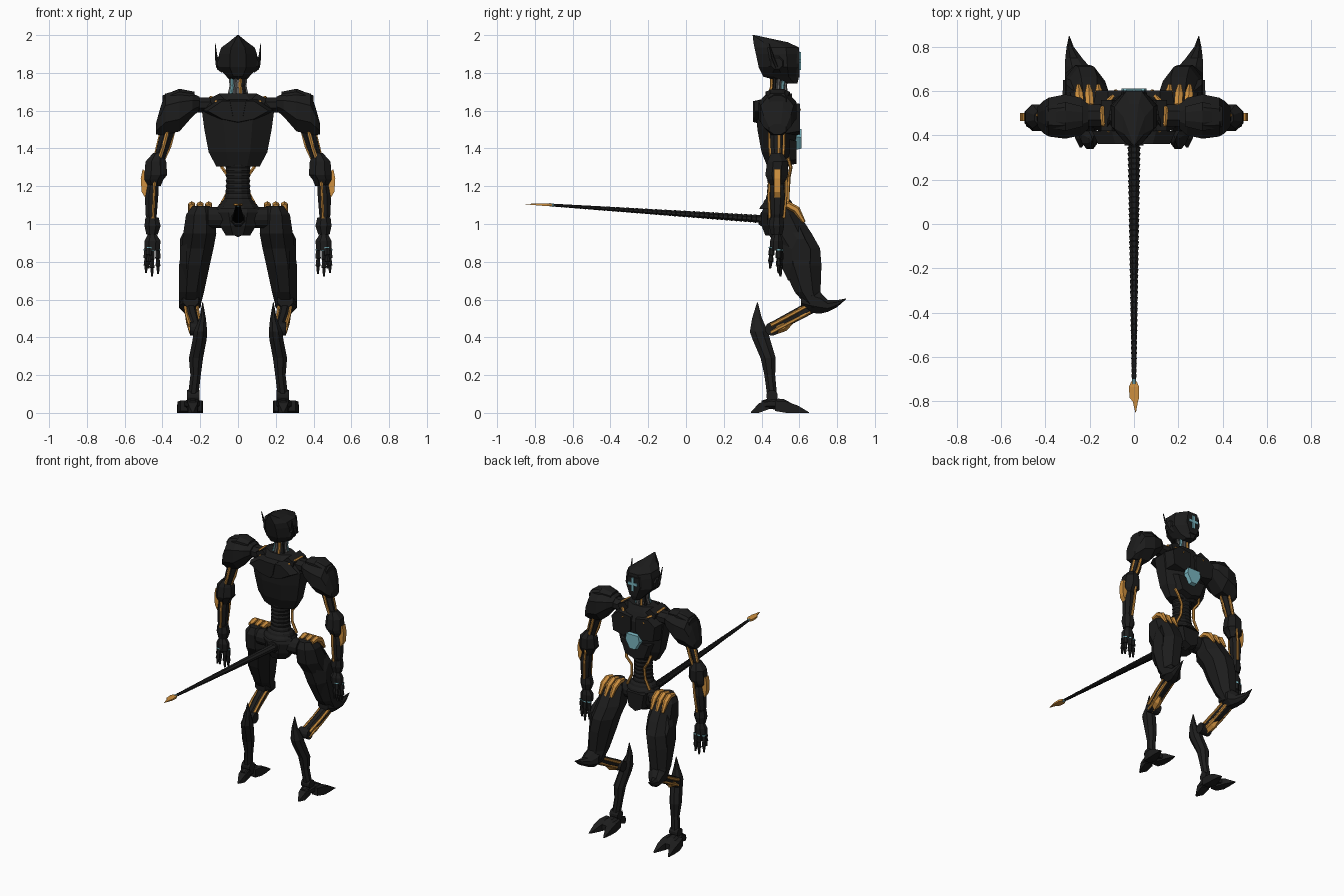
import bpy, bmesh, math
from mathutils import Vector


def material(name, rgb):
    m = bpy.data.materials.new(name)
    m.diffuse_color = (*rgb, 1)
    return m


DARK = material("dark_armour", (0.012, 0.012, 0.012))
GOLD = material("gold", (0.62, 0.28, 0.05))
CYAN = material("cyan_glow", (0.19, 0.46, 0.52))
GREY = material("cable_grey", (0.12, 0.12, 0.12))


def rings_to_mesh(name, rings, mat, mirror):
    bm = bmesh.new()
    rows = [[bm.verts.new(p) for p in r] for r in rings]
    n = len(rows[0])
    for r, s in zip(rows, rows[1:]):
        for i in range(n):
            bm.faces.new((r[i], r[(i + 1) % n], s[(i + 1) % n], s[i]))
    bm.faces.new(rows[0])
    bm.faces.new(rows[-1])
    bmesh.ops.recalc_face_normals(bm, faces=bm.faces)
    me = bpy.data.meshes.new(name)
    bm.to_mesh(me)
    bm.free()
    me.materials.append(mat)
    ob = bpy.data.objects.new(name, me)
    bpy.context.collection.objects.link(ob)
    if mirror:
        ob.modifiers.new("mirror", "MIRROR")
    return ob


def polygon(n):
    k = 1 / math.cos(math.pi / n)
    return [(k * math.cos((i + .5) * math.tau / n), k * math.sin((i + .5) * math.tau / n)) for i in range(n)]


def loft(name, axis, spans, mat=DARK, n=8, mirror=False):
    """Sections (position along axis, min, max, min, max of the other two axes)."""
    rings = []
    for t, a0, a1, b0, b1 in spans:
        ring = []
        for c, s in polygon(n):
            a, b = (a0 + a1) / 2 + c * (a1 - a0) / 2, (b0 + b1) / 2 + s * (b1 - b0) / 2
            ring.append({"X": (t, a, b), "Y": (a, t, b), "Z": (a, b, t)}[axis])
        rings.append(ring)
    return rings_to_mesh(name, rings, mat, mirror)


def tube(name, pts, radii, mat=DARK, n=6, mirror=False, flat=1.0):
    """Tube along a path; radii is one number or one per point."""
    pts = [Vector(p) for p in pts]
    if not isinstance(radii, (list, tuple)):
        radii = [radii] * len(pts)
    rings = []
    for i, p in enumerate(pts):
        t = (pts[min(i + 1, len(pts) - 1)] - pts[max(i - 1, 0)]).normalized()
        ref = Vector((0, 1, 0)) if abs(t.x) > .8 else Vector((1, 0, 0))
        a = (ref - t * ref.dot(t)).normalized()
        b = t.cross(a)
        rings.append([p + radii[i] * (c * a + flat * s * b) for c, s in polygon(n)])
    return rings_to_mesh(name, rings, mat, mirror)


def plate(name, profile, y0, y1, mat=DARK, mirror=False, shrink=.85):
    """XZ outline extruded from y0 to y1, its y1 face shrunk for a bevelled look."""
    cx = sum(p[0] for p in profile) / len(profile)
    cz = sum(p[1] for p in profile) / len(profile)
    back = [(x, y0, z) for x, z in profile]
    front = [(cx + (x - cx) * shrink, y1, cz + (z - cz) * shrink) for x, z in profile]
    return rings_to_mesh(name, [back, front], mat, mirror)


# Head: faceted helmet with swept-back crest, visor cross, ear pods and antennas
loft("helmet", "Z", [(1.745, -.03, .03, .53, .59), (1.78, -.06, .06, .41, .598), (1.83, -.105, .105, .385, .60),
     (1.90, -.10, .10, .37, .60), (1.935, -.088, .088, .362, .597), (1.962, -.05, .05, .357, .54),
     (2.0, -.004, .004, .353, .363)])
plate("visor", [(-.05, 1.92), (.05, 1.92), (.06, 1.85), (.03, 1.77), (-.03, 1.77), (-.06, 1.85)], .585, .602, shrink=.9)
loft("face_cross_upright", "Y", [(.598, -.009, .009, 1.815, 1.91), (.608, -.009, .009, 1.815, 1.91)], CYAN, 4)
loft("face_cross_bar", "Y", [(.598, -.036, .036, 1.856, 1.874), (.608, -.036, .036, 1.856, 1.874)], CYAN, 4)
loft("ear_pod", "X", [(.085, .43, .53, 1.80, 1.90), (.112, .45, .51, 1.82, 1.88)], mirror=True)
tube("antenna", [(.108, .48, 1.83), (.115, .46, 1.88), (.121, .44, 1.955)], [.008, .007, .002], mirror=True)

# Neck: core with a ring of cables
tube("neck_core", [(0, .485, 1.66), (0, .49, 1.80)], .03, GREY, 8)
for i in range(10):
    a = i * math.tau / 10
    x, y = math.cos(a), math.sin(a)
    tube("neck_cable", [(.05 * x, .485 + .05 * y, 1.67), (.037 * x, .49 + .037 * y, 1.73),
         (.043 * x, .495 + .043 * y, 1.80)], .008, (GREY, CYAN, GREY, GOLD, DARK)[i % 5])

# Torso: rib cage, breast and back plates, core crystal, gold trim
loft("chest", "Z", [(1.305, -.115, .115, .43, .54), (1.38, -.155, .155, .40, .57), (1.50, -.178, .178, .378, .59),
     (1.59, -.19, .19, .372, .595), (1.65, -.155, .155, .40, .57), (1.69, -.10, .10, .43, .55)])
plate("back_plate", [(-.19, 1.60), (-.10, 1.66), (.10, 1.66), (.19, 1.60), (.10, 1.55), (0, 1.53), (-.10, 1.55)], .42, .362)
plate("spine_plate", [(-.05, 1.66), (.05, 1.66), (.03, 1.56), (0, 1.53), (-.03, 1.56)], .40, .355)
plate("breast_plate", [(.008, 1.63), (.12, 1.65), (.185, 1.60), (.17, 1.48), (.07, 1.46), (.008, 1.52)], .53, .603, mirror=True)
plate("belly_plate", [(-.15, 1.46), (.15, 1.46), (.10, 1.33), (0, 1.30), (-.10, 1.33)], .50, .585, shrink=.75)
plate("core_crystal", [(-.055, 1.51), (.055, 1.51), (.065, 1.46), (.025, 1.39), (-.025, 1.39), (-.065, 1.46)], .57, .612, CYAN)
plate("collar", [(.04, 1.63), (.10, 1.69), (.15, 1.665), (.13, 1.60)], .42, .56, mirror=True, shrink=1)
tube("collar_trim", [(.075, .385, 1.60), (.10, .41, 1.635), (.14, .45, 1.668), (.145, .52, 1.668), (.10, .572, 1.635),
     (.08, .60, 1.60)], .009, GOLD, mirror=True)

# Ribbed waist and its gold cables
ribs = []
for i in range(19):
    z = 1.08 + i * .0135
    w = .06 + .75 * (z - 1.235) ** 2 + (.035 * max(0, (1.14 - z) / .06)) + (.005 if i % 2 else 0)
    ribs.append((z, -w, w, .485 - w * .85, .485 + w * .85))
loft("waist", "Z", ribs, n=12)
tube("waist_cable", [(.10, .54, 1.35), (.085, .555, 1.30), (.05, .545, 1.25), (.055, .54, 1.17), (.09, .54, 1.10)],
     .008, GOLD, mirror=True)

# Pelvis and hip joints
loft("pelvis", "Z", [(.94, -.065, .065, .42, .53), (.99, -.095, .095, .40, .56), (1.06, -.12, .12, .40, .56),
     (1.105, -.10, .10, .42, .55)])
plate("groin_guard", [(-.08, 1.08), (.08, 1.08), (.06, .96), (0, .93), (-.06, .96)], .52, .58)
loft("hip_joint", "X", [(.08, .43, .54, .98, 1.09), (.16, .43, .54, .98, 1.09)], n=12, mirror=True)

# Shoulder and arm
loft("shoulder_joint", "X", [(.13, .44, .54, 1.59, 1.67), (.25, .44, .54, 1.59, 1.67)], mirror=True)
loft("shoulder_pad", "X", [(.205, .43, .54, 1.60, 1.675), (.24, .40, .57, 1.57, 1.69), (.31, .385, .585, 1.49, 1.71),
     (.385, .395, .57, 1.475, 1.69), (.41, .41, .555, 1.47, 1.62), (.435, .44, .53, 1.475, 1.53)], mirror=True)
loft("shoulder_cap", "X", [(.23, .44, .53, 1.66, 1.70), (.31, .42, .55, 1.66, 1.716), (.40, .44, .53, 1.63, 1.68)], mirror=True)
tube("upper_arm", [(.35, .48, 1.55), (.385, .48, 1.45), (.43, .48, 1.30)], [.036, .034, .026], n=8, mirror=True)
for dx, dy in ((-.034, 0), (.032, .012), (0, -.036), (0, .038)):
    tube("arm_trim", [(.372 + dx, .48 + dy, 1.50), (.387 + dx, .48 + dy, 1.44), (.395 + dx, .48 + dy, 1.41),
         (.428 + dx * .6, .48 + dy * .7, 1.31)], .008, GOLD, mirror=True)
loft("elbow_guard", "Z", [(1.375, .40, .45, .45, .51), (1.33, .38, .49, .43, .54), (1.26, .375, .495, .42, .54),
     (1.235, .395, .495, .43, .53), (1.20, .41, .475, .45, .51)], mirror=True)
plate("elbow_blade", [(.475, 1.27), (.505, 1.29), (.515, 1.24), (.51, 1.17), (.48, 1.12)], .465, .50, GOLD, True, 1)
loft("forearm", "Z", [(1.24, .42, .475, .45, .51), (1.15, .422, .492, .445, .525), (1.05, .43, .49, .45, .515),
     (1.02, .435, .48, .455, .505)], mirror=True)
tube("forearm_trim", [(.44, .445, 1.25), (.445, .438, 1.15), (.45, .443, 1.03)], .007, GOLD, mirror=True)
tube("forearm_inner_trim", [(.43, .53, 1.25), (.44, .53, 1.15), (.45, .518, 1.03)], .007, GOLD, mirror=True)
loft("wrist_cuff", "Z", [(1.035, .42, .49, .445, .515), (.99, .41, .495, .44, .52), (.945, .425, .485, .45, .51)], mirror=True)
loft("palm", "Z", [(.95, .435, .475, .46, .50), (.91, .41, .495, .445, .51), (.86, .415, .495, .445, .51)], mirror=True)


# Fingers: (knuckle, tip) with cyan knuckle rings
for (x, y, z), (tx, ty, tz) in (((.425, .495, .87), (.423, .495, .735)), ((.455, .50, .87), (.455, .50, .722)),
                                ((.485, .49, .87), (.487, .49, .74)), ((.47, .455, .88), (.475, .445, .765))):
    k, t = Vector((x, y, z)), Vector((tx, ty, tz))
    tube("finger", [k.lerp(t, f) for f in (0, .38, .40, .68, .70, 1)], [.012, .014, .009, .013, .009, .005], mirror=True)
    tube("knuckle", [k.lerp(t, f) for f in (.02, .08)], .0145, CYAN, mirror=True)

# Thigh with knee spike and gold hip strips
loft("thigh", "Z", [(1.095, .15, .24, .45, .55), (1.05, .125, .275, .43, .60), (.95, .115, .29, .435, .665),
     (.87, .13, .30, .485, .71), (.78, .15, .312, .51, .717), (.64, .18, .312, .575, .712), (.56, .20, .31, .645, .72)],
     mirror=True)
loft("thigh_side_plate", "X", [(.27, .50, .64, .70, .99), (.308, .56, .66, .74, .92)], mirror=True)
loft("knee_spike", "Y", [(.61, .21, .29, .56, .63), (.66, .195, .312, .53, .66), (.71, .20, .312, .525, .64),
     (.75, .235, .31, .535, .597), (.80, .272, .304, .56, .597), (.848, .291, .294, .602, .606)], mirror=True)
for x in (.155, .20, .245):
    tube("hip_strip", [(x, .49, 1.09), (x, .54, 1.10), (x + .003, .585, 1.075), (x + .006, .625, 1.01)],
         [.014, .018, .018, .008], GOLD, mirror=True)

# Backward-slanting lower leg with gold rails
tube("lower_leg", [(.255, .69, .575), (.24, .56, .505), (.22, .44, .445)], [.034, .032, .026], n=8, mirror=True)
for dx, dz in ((-.03, .012), (.03, .012), (.024, -.026), (-.024, -.026)):
    tube("leg_rail", [(.25 + dx, .67, .57 + dz), (.242 + dx, .56, .51 + dz), (.225 + dx, .45, .452 + dz)], .009, GOLD, mirror=True)
tube("calf_plate", [(.245, .56, .485), (.238, .52, .462), (.225, .45, .43)], [.012, .026, .02], GOLD, mirror=True)
loft("hock_joint", "X", [(.178, .42, .49, .41, .48), (.255, .42, .49, .41, .48)], n=12, mirror=True)

# Shin blade, ankle and clawed foot
loft("shin", "Z", [(.585, .185, .189, .376, .38), (.50, .17, .205, .35, .402), (.43, .163, .235, .338, .435),
     (.39, .166, .24, .352, .445), (.29, .185, .26, .395, .475), (.20, .197, .252, .415, .472), (.09, .21, .265, .43, .482)],
     mirror=True)
loft("ankle", "X", [(.205, .425, .485, .06, .12), (.27, .425, .485, .06, .12)], n=12, mirror=True)
loft("foot_core", "Y", [(.40, .215, .265, .02, .065), (.45, .205, .28, .02, .08), (.52, .205, .29, .015, .072),
     (.57, .22, .285, .01, .045)], mirror=True)
loft("heel_claw", "Y", [(.345, .235, .245, 0, .006), (.385, .215, .265, 0, .05), (.44, .21, .27, .02, .075)], n=4, mirror=True)
for side, x, tip in (("outer", .285, .315), ("inner", .215, .20)):
    loft(side + "_toe", "Y", [(.47, x - .025, x + .02, .01, .065), (.53, x - .03, x + .035, 0, .06),
         (.59, (x + tip) / 2 - .022, (x + tip) / 2 + .022, 0, .04), (.65, tip - .005, tip + .005, 0, .004)], n=4, mirror=True)

# Segmented tail with cyan collar and gold blade
tube("tail_socket", [(0, .44, 1.02), (0, .39, 1.03)], [.05, .033], n=8)
pts, radii = [], []
for i in range(45):
    for f, s in ((0, 1.12), (.85, .9)):
        t = (i + f) / 45
        pts.append((0, .42 - 1.125 * t, 1.025 + .075 * t))
        radii.append((.028 - .018 * t) * s)
tube("tail", pts, radii, n=8, flat=.75)
tube("tail_collar", [(0, -.70, 1.10), (0, -.722, 1.101)], .009, CYAN, 8)
loft("tail_blade", "Y", [(-.71, -.012, .012, 1.095, 1.107), (-.735, -.023, .023, 1.095, 1.109),
     (-.785, -.02, .023, 1.098, 1.108), (-.80, -.006, .018, 1.10, 1.108), (-.85, .006, .009, 1.104, 1.106)], GOLD, 4)
